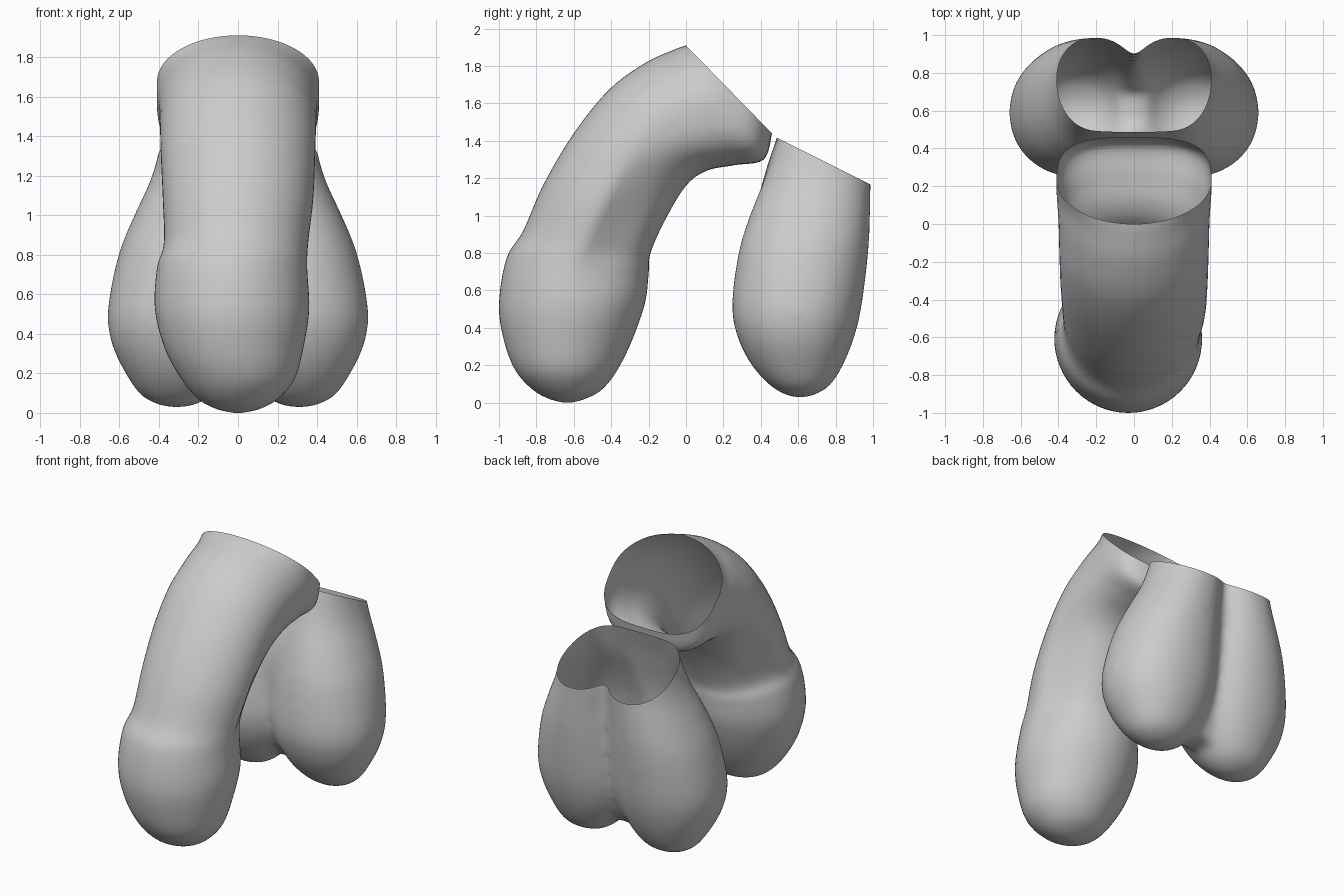
import bpy, bmesh, math
from mathutils import Vector

if "Cube" in bpy.data.objects:
    bpy.data.objects.remove(bpy.data.objects["Cube"])


def spline(rows, steps):
    """Catmull-Rom interpolation of parameter rows."""
    out = []
    n = len(rows)
    for i in range(n - 1):
        a, b, c, d = (rows[max(i - 1, 0)], rows[i], rows[i + 1], rows[min(i + 2, n - 1)])
        for k in range(steps):
            t = k / steps
            out.append([0.5 * (2 * q + (r - p) * t + (2 * p - 5 * q + 4 * r - s) * t * t
                               + (3 * q - p - 3 * r + s) * t ** 3)
                        for p, q, r, s in zip(a, b, c, d)])
    out.append(list(rows[-1]))
    return out


def power(v, e):
    return math.copysign(abs(v) ** e, v)


def loft(bm, rings, cap_start, cap_end):
    loops = [[bm.verts.new(p) for p in ring] for ring in rings]
    n = len(loops[0])
    for a, b in zip(loops, loops[1:]):
        for i in range(n):
            j = (i + 1) % n
            bm.faces.new((a[i], a[j], b[j], b[i]))
    if cap_start:
        bm.faces.new(loops[0])
    if cap_end:
        bm.faces.new(loops[-1])


def make_object(name, bm):
    bmesh.ops.recalc_face_normals(bm, faces=bm.faces)
    me = bpy.data.meshes.new(name)
    bm.to_mesh(me)
    bm.free()
    ob = bpy.data.objects.new(name, me)
    bpy.context.collection.objects.link(ob)
    for p in me.polygons:
        p.use_smooth = True
    return ob


# Curved shaft: outer y,z / inner y,z / half width / centre x / underside squareness / pinch
shaft_rows = [
    (0.00, 1.91, 0.46, 1.44, 0.41, 0.00, 0.65, 0.0),
    (-0.07, 1.885, 0.415, 1.30, 0.41, 0.00, 0.65, 0.0),
    (-0.22, 1.815, 0.26, 1.27, 0.40, 0.00, 0.75, 0.0),
    (-0.41, 1.675, 0.11, 1.24, 0.395, 0.00, 0.85, 0.0),
    (-0.60, 1.44, 0.00, 1.16, 0.39, 0.00, 0.95, 0.05),
    (-0.76, 1.17, -0.11, 0.98, 0.38, 0.00, 1.0, 0.12),
    (-0.87, 0.92, -0.19, 0.80, 0.365, -0.01, 1.0, 0.12),
    (-0.96, 0.77, -0.20, 0.69, 0.38, -0.03, 1.0, 0.05),
    (-1.00, 0.52, -0.22, 0.53, 0.39, -0.03, 1.0, 0.0),
    (-0.97, 0.32, -0.29, 0.33, 0.35, -0.02, 1.0, 0.0),
    (-0.91, 0.17, -0.37, 0.17, 0.285, 0.00, 1.0, 0.0),
    (-0.82, 0.07, -0.45, 0.07, 0.20, 0.00, 1.0, 0.0),
    (-0.73, 0.02, -0.54, 0.02, 0.11, 0.00, 1.0, 0.0),
    (-0.65, 0.0, -0.62, 0.0, 0.02, 0.00, 1.0, 0.0),
]
rings = []
for oy, oz, iy, iz, w, cx, e, pinch in spline(shaft_rows, 6):
    outer, inner = Vector((cx, oy, oz)), Vector((cx, iy, iz))
    mid, half = (outer + inner) / 2, (outer - inner) / 2
    ring = []
    for k in range(64):
        a = math.tau * k / 64
        c, s = math.cos(a), math.sin(a)
        if c < 0:
            s *= 1 - pinch * math.sin(math.pi * min(-c, 1))
            c, s = power(c, e), power(s, e)
        ring.append(mid + half * c + Vector((w * s, 0, 0)))
    rings.append(ring)
bm = bmesh.new()
loft(bm, rings, False, True)
make_object("curved_shaft", bm)

# Twin sac lobes: z / front y / back y / centre x / half width
lobe_rows = [
    (0.025, 0.58, 0.64, 0.31, 0.03),
    (0.042, 0.53, 0.69, 0.31, 0.10),
    (0.09, 0.45, 0.77, 0.31, 0.185),
    (0.20, 0.35, 0.84, 0.30, 0.27),
    (0.35, 0.275, 0.90, 0.295, 0.345),
    (0.52, 0.245, 0.94, 0.29, 0.37),
    (0.80, 0.28, 0.975, 0.27, 0.335),
    (1.00, 0.34, 0.985, 0.24, 0.285),
    (1.20, 0.42, 0.99, 0.20, 0.235),
    (1.40, 0.485, 1.00, 0.19, 0.20),
    (1.60, 0.55, 1.00, 0.19, 0.195),
]
# Central web between the lobes
web_rows = [
    (0.16, 0.53, 0.69, 0.0, 0.12),
    (0.30, 0.42, 0.77, 0.0, 0.17),
    (0.50, 0.36, 0.83, 0.0, 0.20),
    (0.90, 0.35, 0.88, 0.0, 0.25),
    (1.20, 0.415, 0.89, 0.0, 0.33),
    (1.40, 0.48, 0.895, 0.0, 0.355),
    (1.60, 0.55, 0.90, 0.0, 0.355),
]


def sac_part(bm, rows, side, e):
    rings = []
    for z, f, b, cx, w in spline(rows, 5):
        ring = []
        for k in range(48):
            a = math.tau * k / 48
            ring.append(Vector((side * cx + w * power(math.cos(a), e),
                                (f + b) / 2 + (b - f) / 2 * power(math.sin(a), e), z)))
        rings.append(ring)
    loft(bm, rings, True, True)


bm = bmesh.new()
for side in (-1, 1):
    sac_part(bm, lobe_rows, side, 0.95)
sac_part(bm, web_rows, 1, 0.65)
sac = make_object("twin_lobed_sac", bm)

# Fuse the lobes and soften the cleft
remesh = sac.modifiers.new("fuse", 'REMESH')
remesh.mode = 'VOXEL'
remesh.voxel_size = 0.02
smooth = sac.modifiers.new("soften", 'SMOOTH')
smooth.factor = 0.5
smooth.iterations = 30
fused = bpy.data.meshes.new_from_object(sac.evaluated_get(bpy.context.evaluated_depsgraph_get()))
sac.modifiers.clear()

# Slice off the slanted open top
bm = bmesh.new()
bm.from_mesh(fused)
bmesh.ops.bisect_plane(bm, geom=bm.verts[:] + bm.edges[:] + bm.faces[:],
                       plane_co=(0, 0.5, 1.41), plane_no=(0, 0.25, 0.5), clear_outer=True)
bm.to_mesh(sac.data)
bm.free()
for p in sac.data.polygons:
    p.use_smooth = True
